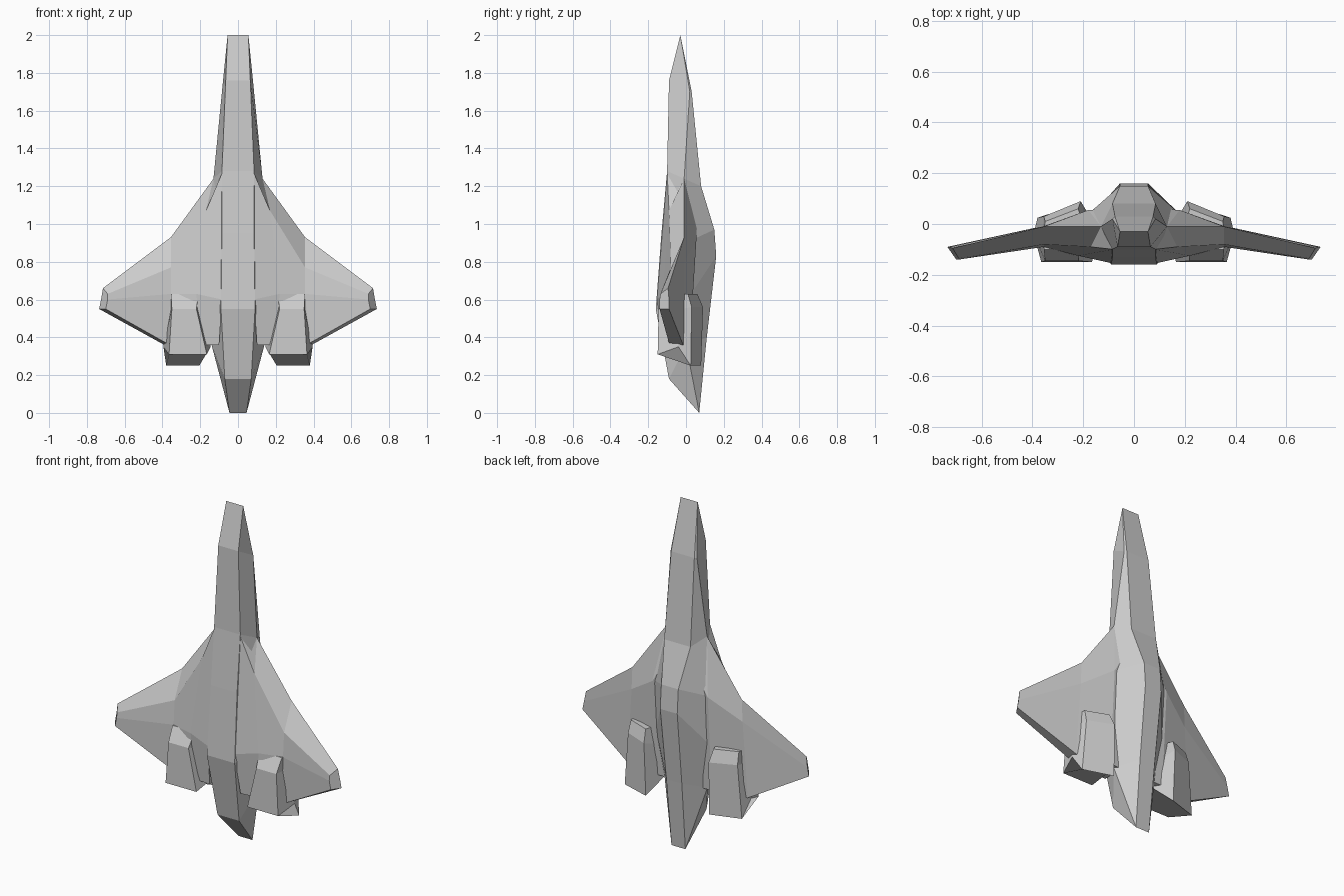
import bpy
import bmesh


def loft(name, rings, mirror=False):
    """Skin a list of equal-length point rings and cap both ends."""
    bm = bmesh.new()
    vr = [[bm.verts.new(p) for p in ring] for ring in rings]
    n = len(rings[0])
    for a, b in zip(vr, vr[1:]):
        for i in range(n):
            j = (i + 1) % n
            bm.faces.new((a[i], a[j], b[j], b[i]))
    bm.faces.new(vr[0])
    bm.faces.new(vr[-1])
    bmesh.ops.remove_doubles(bm, verts=bm.verts, dist=0.001)
    bmesh.ops.dissolve_degenerate(bm, edges=bm.edges, dist=0.0005)
    bmesh.ops.recalc_face_normals(bm, faces=bm.faces)
    me = bpy.data.meshes.new(name)
    bm.to_mesh(me)
    bm.free()
    ob = bpy.data.objects.new(name, me)
    bpy.context.collection.objects.link(ob)
    if mirror:
        ob.modifiers.new("mirror", "MIRROR")
    return ob


# Fuselage: each station gives (half width, y, z) of belly, side and spine
stations = [
    ((.055, -.03, 2.0), (.055, -.03, 2.0), (.055, -.03, 2.0)),
    ((.065, -.09, 1.76), (.085, .02, 1.70), (.075, .03, 1.70)),
    ((.085, -.10, 1.28), (.13, -.01, 1.24), (.085, .08, 1.20)),
    ((.085, -.13, .95), (.18, .04, .92), (.055, .15, .97)),
    ((.09, -.16, .55), (.18, .02, .62), (.055, .16, .83)),
    ((.07, -.09, .18), (.14, .0, .36), (.05, .11, .40)),
    ((.045, .07, 0), (.045, .07, 0), (.045, .07, 0)),
]
rings = []
for f, s, b in stations:
    half = [f, s, b]
    rings.append(half + [(-x, y, z) for x, y, z in reversed(half)])
loft("fuselage", rings)

# Wing: leading edge, two belly points, trailing edge pair, back point
loft("wing", [
    [(.08, -.01, 1.25), (.08, -.10, 1.28), (.085, -.155, .60),
     (.10, -.12, .36), (.10, .02, .36), (.10, .06, 1.05)],
    [(.13, -.01, 1.24), (.17, -.09, 1.07), (.22, -.125, .63),
     (.20, -.11, .36), (.18, .02, .36), (.18, .055, .92)],
    [(.355, -.01, .93), (.355, -.08, .77), (.355, -.09, .63),
     (.38, -.09, .37), (.39, -.015, .36), (.36, -.01, .80)],
    [(.715, -.095, .66), (.69, -.135, .63), (.69, -.14, .60),
     (.70, -.14, .55), (.735, -.09, .55), (.725, -.09, .60)],
], mirror=True)

# Engine pod: chamfered intake end, body, slanted exhaust end
loft("engine_pod", [
    [(.21, -.10, .63), (.355, -.10, .63), (.355, -.03, .63),
     (.35, .01, .63), (.22, .06, .63), (.20, .0, .63)],
    [(.22, -.145, .55), (.35, -.145, .55), (.36, -.03, .55),
     (.355, .03, .56), (.21, .09, .56), (.18, .0, .53)],
    [(.165, -.15, .31), (.365, -.15, .31), (.395, -.04, .35),
     (.38, .025, .25), (.205, .08, .25), (.145, -.02, .35)],
], mirror=True)
